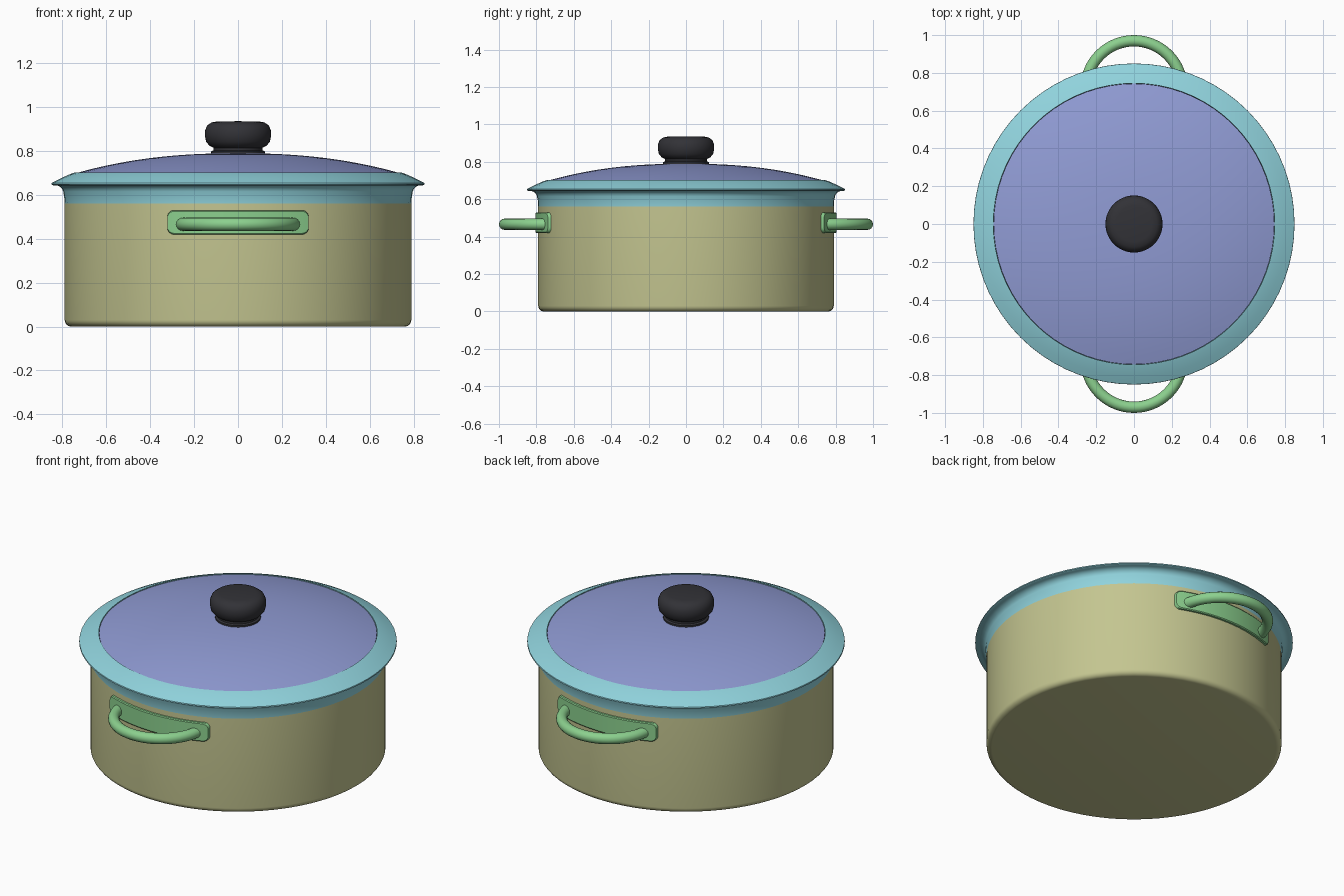
import bpy, bmesh, math
from mathutils import Vector

cube = bpy.data.objects.get("Cube")
if cube:
    bpy.data.objects.remove(cube, do_unlink=True)


def material(name, rgb):
    m = bpy.data.materials.new(name)
    m.use_nodes = True
    m.diffuse_color = (*rgb, 1)
    m.node_tree.nodes["Principled BSDF"].inputs["Base Color"].default_value = (*rgb, 1)
    return m


OLIVE = material("olive enamel", (0.55, 0.56, 0.28))
TURQUOISE = material("turquoise trim", (0.28, 0.65, 0.72))
BLUE = material("periwinkle lid", (0.28, 0.33, 0.66))
GREEN = material("green handle", (0.26, 0.63, 0.27))
BLACK = material("black knob", (0.032, 0.032, 0.038))


def finish(name, bm, mat, angle=35):
    bmesh.ops.remove_doubles(bm, verts=bm.verts, dist=0.0002)
    bmesh.ops.recalc_face_normals(bm, faces=bm.faces)
    mesh = bpy.data.meshes.new(name)
    bm.to_mesh(mesh)
    bm.free()
    mesh.materials.append(mat)
    obj = bpy.data.objects.new(name, mesh)
    bpy.context.collection.objects.link(obj)
    bpy.ops.object.select_all(action="DESELECT")
    obj.select_set(True)
    bpy.context.view_layer.objects.active = obj
    bpy.ops.object.shade_smooth_by_angle(angle=math.radians(angle))
    return obj


def lathe(name, profile, mat, closed=False, steps=72):
    """Turn a (radius, height) profile around the z axis."""
    bm = bmesh.new()
    verts = [bm.verts.new((r, 0, z)) for r, z in profile]
    pairs = list(zip(verts, verts[1:]))
    if closed:
        pairs.append((verts[-1], verts[0]))
    edges = [bm.edges.new(p) for p in pairs]
    bmesh.ops.spin(bm, geom=verts + edges, cent=(0, 0, 0), axis=(0, 0, 1),
                   angle=math.tau, steps=steps, use_merge=False)
    return finish(name, bm, mat)


def arc(cr, cz, radius, start, end, n=6):
    angles = [math.radians(start + (end - start) * i / n) for i in range(n + 1)]
    return [(cr + radius * math.cos(a), cz + radius * math.sin(a)) for a in angles]


# Pot body with rounded foot and hollow inside
lathe("pot_body", [(0, 0)] + arc(0.76, 0.03, 0.03, -90, 0)
      + [(0.79, 0.56), (0.77, 0.56), (0.77, 0.03), (0, 0.03)], OLIVE)

# Collar flaring out under the lid
lathe("pot_collar", [(0.79, 0.56), (0.793, 0.60)] + arc(0.835, 0.605, 0.04, 180, 90)
      + [(0.835, 0.652), (0.78, 0.652), (0.77, 0.56)], TURQUOISE, closed=True)

# Sloping lid rim
lathe("lid_rim", [(0.742, 0.648), (0.842, 0.644), (0.85, 0.648), (0.849, 0.655),
                  (0.81, 0.675), (0.765, 0.695), (0.745, 0.702)], TURQUOISE, closed=True)

# Shallow domed lid
dome = [(0.743 * i / 16, 0.79 - 0.092 * (i / 16) ** 2.3) for i in range(17)]
lathe("lid_dome", dome + [(0.743, 0.68), (0, 0.68)], BLUE)

# Knob with a short neck
lathe("lid_knob", [(0.122, 0.785), (0.122, 0.798), (0.112, 0.803), (0.112, 0.815)]
      + [(0.13, 0.824), (0.145, 0.842), (0.151, 0.87), (0.15, 0.893),
         (0.141, 0.916), (0.122, 0.93), (0.095, 0.935), (0, 0.936)], BLACK, steps=48)


def mount_plate(name, side):
    """Rounded plate that follows the pot wall."""
    half_w, half_h, corner, mid_z = 0.322, 0.055, 0.03, 0.475
    xs = [-half_w + corner * (1 - math.cos(math.radians(15 * i))) for i in range(7)]
    inner = half_w - corner
    xs += [-inner + 2 * inner * i / 24 for i in range(1, 24)]
    xs += [-x for x in reversed(xs[:7])]
    bm = bmesh.new()
    columns = []
    for x in xs:
        over = max(0, abs(x) - inner)
        h = half_h - corner + math.sqrt(max(0, corner ** 2 - over ** 2))
        ring = [(0.775, -h), (0.801, -h), (0.805, -h + 0.005),
                (0.805, h - 0.005), (0.801, h), (0.775, h)]
        columns.append([bm.verts.new((x, side * math.sqrt(r * r - x * x), mid_z + z))
                        for r, z in ring])
    for a, b in zip(columns, columns[1:]):
        for i in range(6):
            j = (i + 1) % 6
            bm.faces.new((a[i], a[j], b[j], b[i]))
    for col in (columns[0], columns[-1]):
        bm.faces.new(col)
    return finish(name, bm, GREEN)


def loop_handle(name, side):
    """Half ring of round bar standing out from the wall."""
    bm = bmesh.new()
    rings = []
    for i in range(33):
        a = math.pi * i / 32
        out = Vector((math.cos(a), side * math.sin(a), 0))
        centre = Vector((0, side * 0.715, 0.466)) + out * 0.255
        rings.append([bm.verts.new(centre + out * 0.03 * math.cos(t)
                                   + Vector((0, 0, 0.03 * math.sin(t))))
                      for t in [math.tau * k / 16 for k in range(16)]])
    for a, b in zip(rings, rings[1:]):
        for k in range(16):
            n = (k + 1) % 16
            bm.faces.new((a[k], a[n], b[n], b[k]))
    for ring in (rings[0], rings[-1]):
        bm.faces.new(ring)
    return finish(name, bm, GREEN)


for label, side in (("front", -1), ("back", 1)):
    mount_plate(label + "_handle_plate", side)
    loop_handle(label + "_handle", side)
